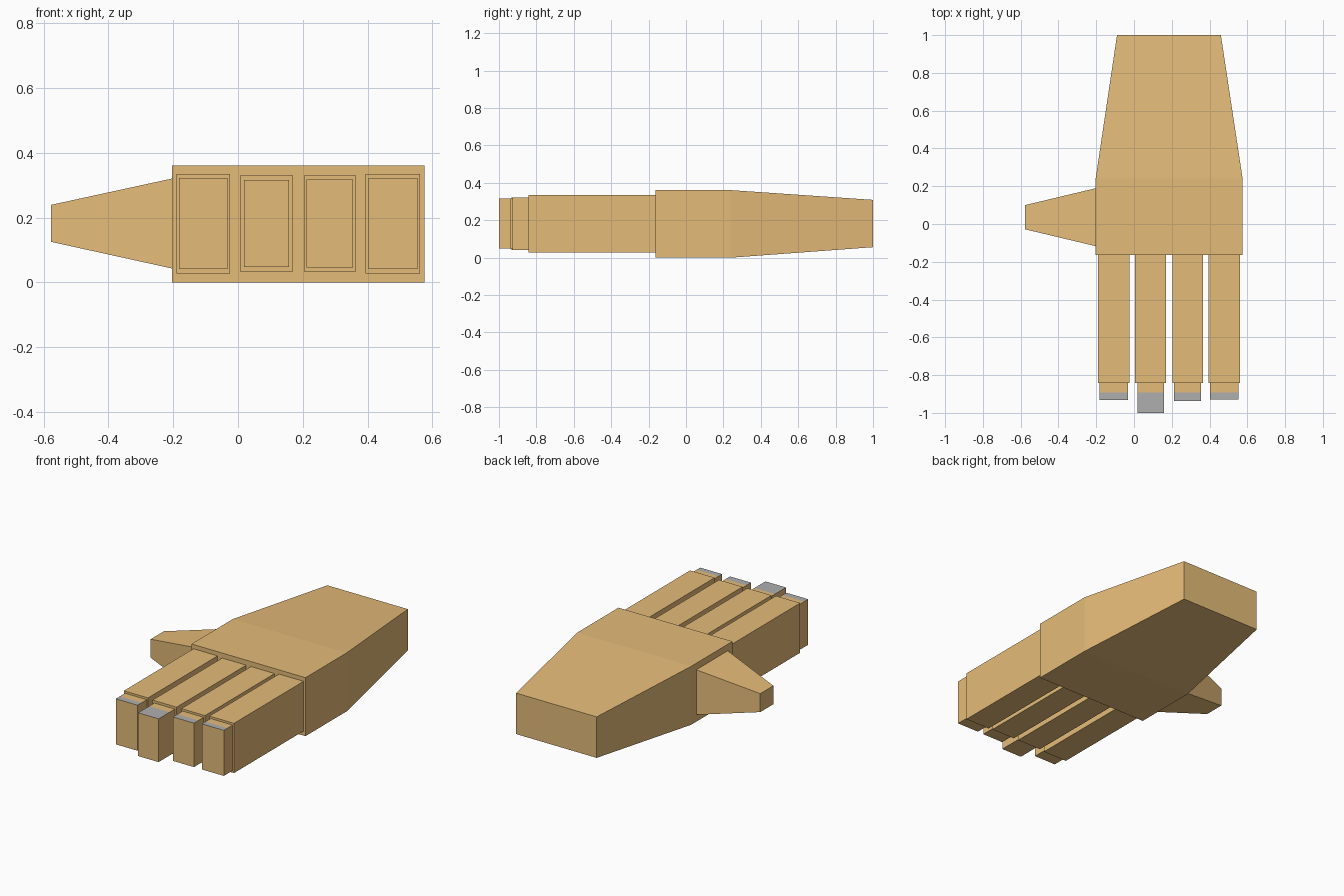
import bpy, bmesh

if "Cube" in bpy.data.objects:
    bpy.data.objects.remove(bpy.data.objects["Cube"])


def material(name, rgb):
    m = bpy.data.materials.new(name)
    m.diffuse_color = (*rgb, 1)
    m.use_nodes = True
    m.node_tree.nodes["Principled BSDF"].inputs["Base Color"].default_value = m.diffuse_color
    return m


TAN = material("skin", (0.78, 0.50, 0.19))
GREY = material("nail", (0.43, 0.43, 0.43))


def loft(name, sections, axis="y", nail=False):
    """Skin rectangles (position, a0, a1, z0, z1) along an axis; last top face may be a nail."""
    bm = bmesh.new()
    rings = []
    for p, a0, a1, z0, z1 in sections:
        corners = [(a0, z0), (a1, z0), (a1, z1), (a0, z1)]
        rings.append([bm.verts.new((a, p, z) if axis == "y" else (p, a, z))
                      for a, z in corners])
    for r, s in zip(rings, rings[1:]):
        for i in range(4):
            j = (i + 1) % 4
            f = bm.faces.new((r[i], r[j], s[j], s[i]))
            # side 2 is the top of the section
            if nail and s is rings[-1] and i == 2:
                f.material_index = 1
    bm.faces.new(rings[0])
    bm.faces.new(rings[-1])
    bmesh.ops.recalc_face_normals(bm, faces=bm.faces)
    me = bpy.data.meshes.new(name)
    bm.to_mesh(me)
    bm.free()
    me.materials.append(TAN)
    me.materials.append(GREY)
    ob = bpy.data.objects.new(name, me)
    bpy.context.collection.objects.link(ob)
    return ob


# Palm block tapering to the wrist
loft("palm", [(-0.163, -0.203, 0.575, 0.0, 0.361),
              (0.24, -0.203, 0.575, 0.0, 0.361),
              (1.0, -0.09, 0.46, 0.056, 0.309)])

# Thumb
loft("thumb", [(-0.2, -0.118, 0.19, 0.042, 0.321),
               (-0.577, -0.028, 0.1, 0.125, 0.239)], axis="x")

# Fingers: stepped tip with a grey nail on top (x0, x1, bottom z, tip y, tip inset)
fingers = {
    "index_finger": (-0.190, -0.025, 0.028, -0.932, 0.008, 0.013),
    "middle_finger": (0.006, 0.170, 0.033, -1.0, 0.012, 0.015),
    "ring_finger": (0.203, 0.364, 0.033, -0.937, 0.009, 0.013),
    "little_finger": (0.394, 0.562, 0.028, -0.928, 0.009, 0.013),
}
for name, (x0, x1, z0, tip, dx, dz) in fingers.items():
    z1 = 0.363 - z0
    small = (x0 + dx, x1 - dx, z0 + dz, z1 - dz)
    loft(name, [(-0.163, x0, x1, z0, z1), (-0.842, x0, x1, z0, z1),
                (-0.842, *small), (-0.893, *small), (tip, *small)], nail=True)
